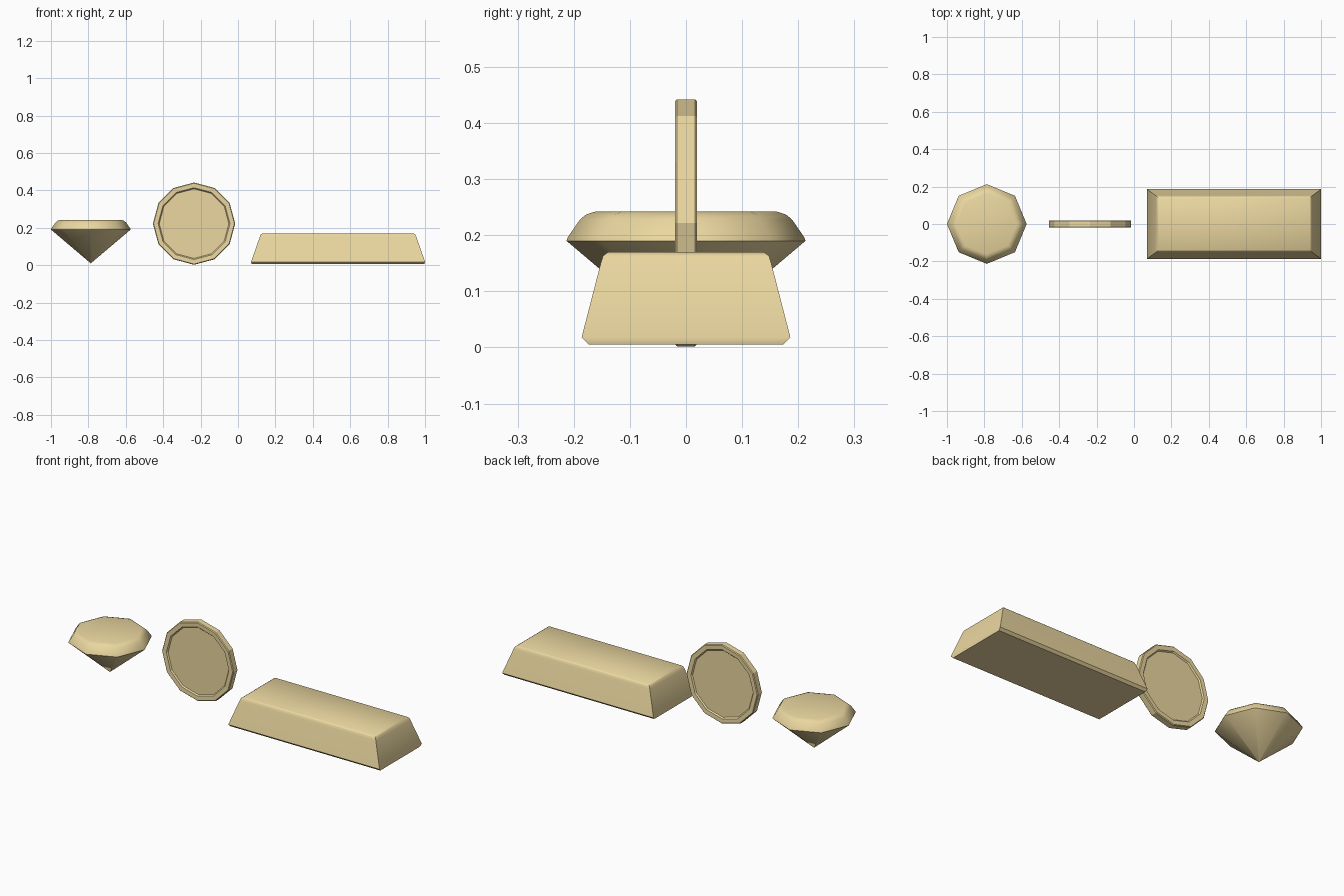
import bpy, bmesh
from math import sin, cos, pi, radians

if "Cube" in bpy.data.objects:
    bpy.data.objects.remove(bpy.data.objects["Cube"])

gold = bpy.data.materials.new("pale_gold")
gold.diffuse_color = (0.83, 0.68, 0.35, 1)
gold.use_nodes = True
gold.node_tree.nodes["Principled BSDF"].inputs["Base Color"].default_value = gold.diffuse_color


def loft(name, rings, loc, angle):
    """Skin a list of equal-length rings and cap both ends."""
    bm = bmesh.new()
    loops = [[bm.verts.new(p) for p in ring] for ring in rings]
    n = len(loops[0])
    for a, b in zip(loops, loops[1:]):
        for i in range(n):
            j = (i + 1) % n
            bm.faces.new((a[i], a[j], b[j], b[i]))
    bm.faces.new(loops[0][::-1])
    bm.faces.new(loops[-1])
    bmesh.ops.remove_doubles(bm, verts=bm.verts, dist=1e-5)
    bmesh.ops.recalc_face_normals(bm, faces=bm.faces)
    mesh = bpy.data.meshes.new(name)
    bm.to_mesh(mesh)
    bm.free()
    mesh.materials.append(gold)
    ob = bpy.data.objects.new(name, mesh)
    ob.location = loc
    bpy.context.collection.objects.link(ob)
    bpy.ops.object.select_all(action='DESELECT')
    ob.select_set(True)
    bpy.context.view_layer.objects.active = ob
    if angle:
        bpy.ops.object.shade_smooth_by_angle(angle=radians(angle))
    return ob


def circle(n, r):
    return [(r * cos(2 * pi * i / n), r * sin(2 * pi * i / n)) for i in range(n)]


# Eight-sided cut gem: point, girdle, bevelled crown
gem_profile = [(0.0005, 0.01), (0.213, 0.19), (0.211, 0.196),
               (0.189, 0.228), (0.178, 0.237), (0.162, 0.242)]
loft("gem", [[(x, y, z) for x, y in circle(8, r)] for r, z in gem_profile],
     (-0.787, 0, 0), 44)

# Twelve-sided upright coin with a raised rim on both faces
half = [(0.186, 0.012), (0.192, 0.019), (0.216, 0.020), (0.220, 0.016)]
coin_profile = [(r, -y) for r, y in half] + [(r, y) for r, y in half[::-1]]
loft("coin", [[(x, y, z) for x, z in circle(12, r)] for r, y in coin_profile],
     (-0.235, 0, 0.222), 0)

# Tapered ingot with softened edges: half length, half width, height
bar_profile = [(0.461, 0.173, 0.005), (0.465, 0.186, 0.018),
               (0.419, 0.152, 0.150), (0.414, 0.148, 0.163),
               (0.404, 0.139, 0.170)]
loft("ingot", [[(-x, -y, z), (x, -y, z), (x, y, z), (-x, y, z)]
               for x, y, z in bar_profile], (0.535, 0, 0), 40)
